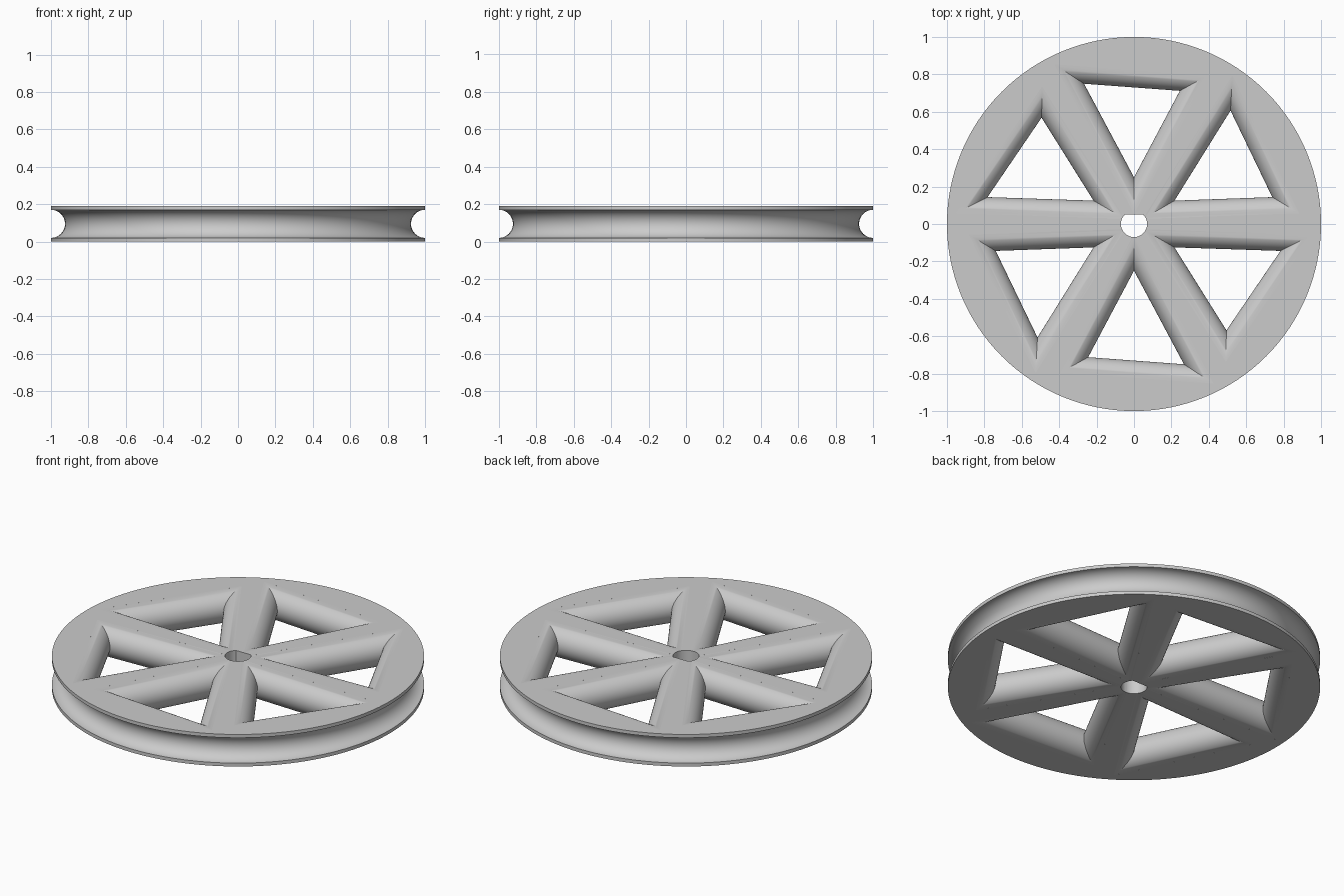
import bpy, bmesh, math
from mathutils import Vector, Matrix

if "Cube" in bpy.data.objects:
    bpy.data.objects.remove(bpy.data.objects["Cube"], do_unlink=True)

HEIGHT = 0.19
HALF = HEIGHT / 2          # also the radius of the fully rounded spokes
GROOVE = 0.075
BORE, BORE_FLAT = 0.07, 0.05

grey = bpy.data.materials.new("plain grey")
grey.use_nodes = True
colour = (0.6, 0.6, 0.6, 1)
grey.diffuse_color = colour
grey.node_tree.nodes["Principled BSDF"].inputs["Base Color"].default_value = colour


def make_object(name, bm):
    bmesh.ops.recalc_face_normals(bm, faces=bm.faces)
    mesh = bpy.data.meshes.new(name)
    bm.to_mesh(mesh)
    bm.free()
    mesh.materials.append(grey)
    obj = bpy.data.objects.new(name, mesh)
    bpy.context.collection.objects.link(obj)
    return obj


def loft(bm, rings):
    """Skin closed rings of points and cap both ends."""
    loops = [[bm.verts.new(p) for p in ring] for ring in rings]
    for a, b in zip(loops, loops[1:]):
        for i in range(len(a)):
            j = (i + 1) % len(a)
            bm.faces.new((a[i], a[j], b[j], b[i]))
    bm.faces.new(loops[0])
    bm.faces.new(loops[-1])


def circle(radius, z, sides):
    return [Vector((radius * math.cos(t), radius * math.sin(t), z))
            for t in (2 * math.pi * i / sides for i in range(sides))]


def offset_polygon(points, distance):
    """Push every side of a counter-clockwise polygon outwards."""
    result = []
    for i, p in enumerate(points):
        into = (p - points[i - 1]).normalized()
        away = (points[(i + 1) % len(points)] - p).normalized()
        n1, n2 = Vector((into.y, -into.x)), Vector((away.y, -away.x))
        result.append(p + (n1 + n2) * distance / (1 + n1.dot(n2)))
    return result


# Rim disc with a half-round groove
bm = bmesh.new()
rings = [circle(1, 0, 128)]
for i in range(25):
    t = math.pi * i / 24
    rings.append(circle(1 - GROOVE * math.sin(t), HALF - GROOVE * math.cos(t), 128))
rings.append(circle(1, HEIGHT, 128))
loft(bm, rings)
wheel = make_object("grooved_spoked_wheel", bm)

# Six triangular openings with rounded walls
triangle = [Vector((0, 0.25)), Vector((0.245, 0.712)), Vector((-0.267, 0.75))]
levels = []
for i in range(-16, 17):
    t = math.radians(88) * i / 16
    levels.append((HALF * (1 - math.cos(t)), HALF + HALF * math.sin(t)))
levels = [(levels[0][0], -0.03)] + levels + [(levels[-1][0], HEIGHT + 0.03)]
bm = bmesh.new()
for k in range(6):
    turn = Matrix.Rotation(k * math.pi / 3, 3, 'Z')
    loft(bm, [[turn @ p.to_3d() + Vector((0, 0, z))
               for p in offset_polygon(triangle, d)] for d, z in levels])
openings = make_object("opening_cutter", bm)

# Shaft bore with one flat side
bm = bmesh.new()
start = math.asin(BORE_FLAT / BORE)
sweep = math.pi + 2 * start
outline = [(BORE * math.cos(start - sweep * i / 40), BORE * math.sin(start - sweep * i / 40))
           for i in range(41)]
loft(bm, [[Vector((x, y, z)) for x, y in outline] for z in (-0.05, HEIGHT + 0.05)])
bore = make_object("bore_cutter", bm)

bpy.ops.object.select_all(action='DESELECT')
wheel.select_set(True)
bpy.context.view_layer.objects.active = wheel
for cutter in (openings, bore):
    cutter.hide_render = True
    mod = wheel.modifiers.new(cutter.name, 'BOOLEAN')
    mod.operation = 'DIFFERENCE'
    mod.solver = 'EXACT'
    mod.object = cutter
    bpy.ops.object.modifier_apply(modifier=mod.name)
    bpy.data.objects.remove(cutter, do_unlink=True)

# Smooth curved walls, flat top and bottom
bpy.ops.object.shade_smooth_by_angle(angle=math.radians(30))
for face in wheel.data.polygons:
    face.material_index = 0
    if abs(face.normal.z) > 0.9999:
        face.use_smooth = False
